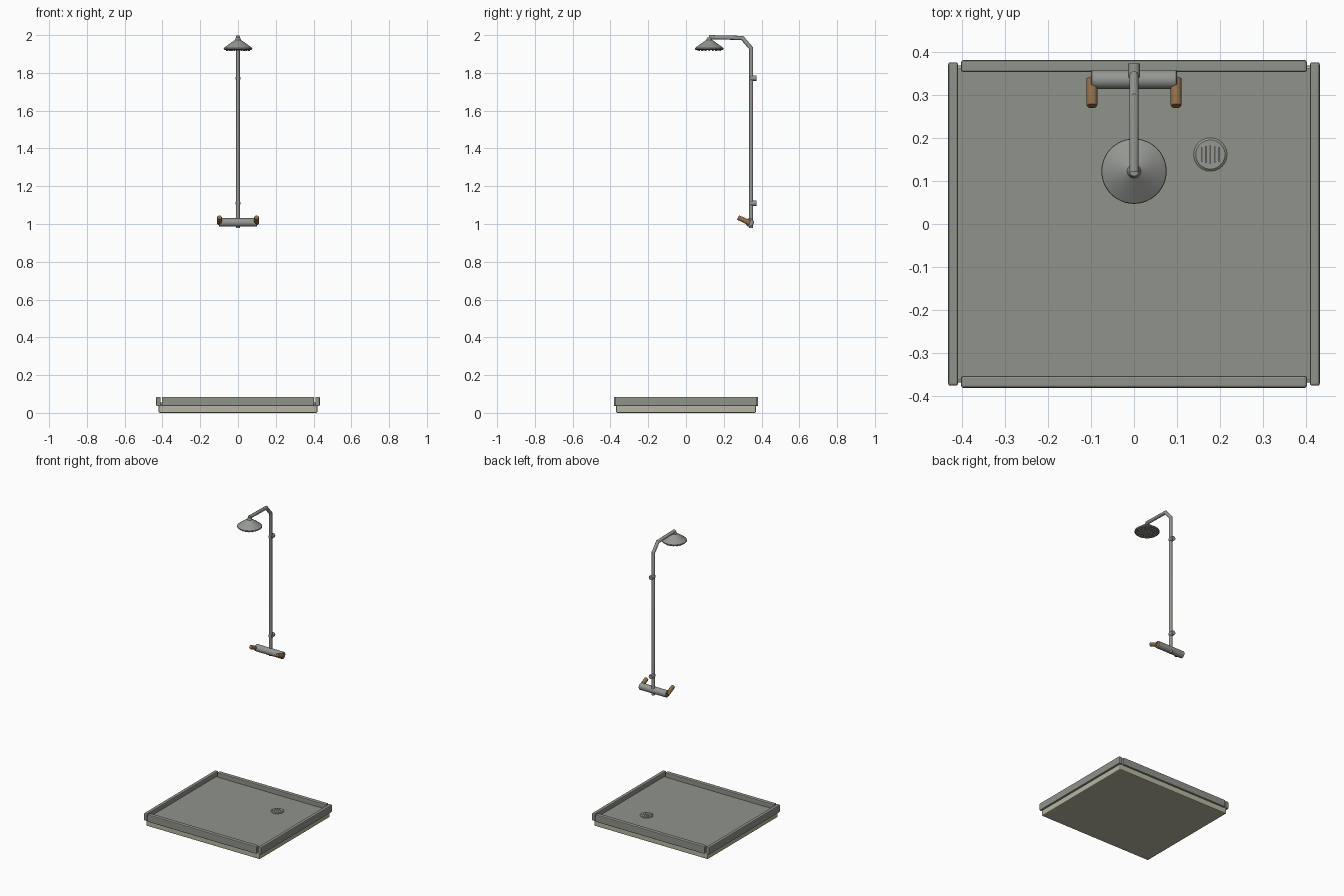
import bpy, bmesh, math
from mathutils import Vector

if "Cube" in bpy.data.objects:
    bpy.data.objects.remove(bpy.data.objects["Cube"], do_unlink=True)


def material(name, rgb):
    m = bpy.data.materials.new(name)
    m.use_nodes = True
    m.diffuse_color = (*rgb, 1)
    m.node_tree.nodes["Principled BSDF"].inputs["Base Color"].default_value = (*rgb, 1)
    return m


stone = material("grey stone", (0.28, 0.29, 0.26))
cream = material("pale cream", (0.47, 0.47, 0.37))
metal = material("brushed metal", (0.30, 0.31, 0.29))
dark = material("dark slot", (0.10, 0.10, 0.09))
brass = material("bronze", (0.28, 0.16, 0.065))


def finish(name, bm, mat, smooth=False):
    bmesh.ops.recalc_face_normals(bm, faces=bm.faces[:])
    me = bpy.data.meshes.new(name)
    bm.to_mesh(me)
    bm.free()
    me.materials.append(mat)
    ob = bpy.data.objects.new(name, me)
    bpy.context.collection.objects.link(ob)
    if smooth:
        bpy.ops.object.select_all(action="DESELECT")
        ob.select_set(True)
        bpy.context.view_layer.objects.active = ob
        bpy.ops.object.shade_smooth_by_angle(angle=math.radians(35))
    return ob


def box(name, low, high, mat, bevel=0.0):
    bm = bmesh.new()
    bmesh.ops.create_cube(bm, size=1)
    low, high = Vector(low), Vector(high)
    for v in bm.verts:
        v.co = (low + high) / 2 + v.co * (high - low)
    if bevel:
        bmesh.ops.bevel(bm, geom=bm.edges[:], offset=bevel, segments=2,
                        profile=0.5, affect="EDGES")
    return finish(name, bm, mat)


def sweep(name, path, radii, mat, sides=20):
    """Round tube through points in one plane, mitred at each bend."""
    path = [Vector(p) for p in path]
    bm = bmesh.new()
    rings = []
    for i, (p, r) in enumerate(zip(path, radii)):
        a = (p - path[max(i - 1, 0)]).normalized()
        b = (path[min(i + 1, len(path) - 1)] - p).normalized()
        t = (a + b).normalized()
        side = Vector((0, 1, 0)) if abs(t.x) > 0.9 else Vector((1, 0, 0))
        up = t.cross(side).normalized()
        stretch = 1 / max(t.dot(b if b.length else a), 0.5)
        rings.append([bm.verts.new(p + r * (side * math.cos(k * math.tau / sides)
                      + up * stretch * math.sin(k * math.tau / sides)))
                      for k in range(sides)])
    for lo, hi in zip(rings, rings[1:]):
        for k in range(sides):
            n = (k + 1) % sides
            bm.faces.new((lo[k], lo[n], hi[n], hi[k]))
    bm.faces.new(rings[0])
    bm.faces.new(rings[-1])
    return finish(name, bm, mat, True)


def lathe(name, x, y, profile, mat, sides=40):
    """Turned shape from (radius, height) pairs."""
    return sweep(name, [(x, y, z) for r, z in profile], [r for r, z in profile], mat, sides)


# Tray slab, floor and raised rims
box("tray_base", (-0.42, -0.37, 0), (0.42, 0.37, 0.042), cream, 0.006)
box("tray_floor", (-0.412, -0.362, 0.035), (0.412, 0.362, 0.055), stone)
for name, s in (("left", 1), ("right", -1)):
    xs = sorted((s * 0.41, s * 0.433))
    box(name + "_rim", (xs[0], -0.377, 0.036), (xs[1], 0.377, 0.085), stone, 0.005)
for name, s in (("back", 1), ("front", -1)):
    ys = sorted((s * 0.354, s * 0.382))
    box(name + "_rim", (-0.403, ys[0], 0.036), (0.403, ys[1], 0.085), stone, 0.005)

# Drain with slots
DX, DY = 0.178, 0.162
lathe("drain_cover", DX, DY, [(0.039, 0.05), (0.039, 0.058), (0.034, 0.062)], metal)
for i in range(-2, 3):
    half = 0.022 - 0.002 * abs(i)
    box("drain_slot", (DX + i * 0.01 - 0.002, DY - half, 0.061),
        (DX + i * 0.01 + 0.002, DY + half, 0.0627), dark)

# Riser pipe with bent arm
PY, HY = 0.345, 0.123
sweep("riser_pipe", [(0, PY, 0.98), (0, PY, 1.93), (0, 0.298, 1.985), (0, HY - 0.002, 1.989)],
      [0.011] * 4, metal)

# Wall brackets
for z in (1.11, 1.772):
    sweep("wall_bracket", [(0, PY - 0.004, z), (0, 0.374, z)], [0.014] * 2, metal)

# Shower head and nozzles
lathe("shower_head", 0, HY, [(0.071, 1.922), (0.076, 1.926), (0.075, 1.932),
                             (0.045, 1.954), (0.016, 1.974), (0.011, 1.988)], metal, 48)
for radius, count in ((0.0, 1), (0.02, 6), (0.04, 12), (0.06, 18)):
    for k in range(count):
        a = k * math.tau / count
        lathe("nozzle", radius * math.cos(a), HY + radius * math.sin(a),
              [(0.003, 1.915), (0.004, 1.924)], metal, 8)

# Mixer valve with tilted handles
sweep("mixer_body", [(-0.1, 0.337, 1.008), (-0.098, 0.337, 1.008),
                     (0.098, 0.337, 1.008), (0.1, 0.337, 1.008)],
      [0.020, 0.0225, 0.0225, 0.020], metal, 28)
for name, s in (("left", 1), ("right", -1)):
    x = s * 0.098
    sweep(name + "_handle", [(x, 0.338, 1.005), (x, 0.279, 1.033), (x, 0.275, 1.035)],
          [0.013, 0.013, 0.011], brass)
